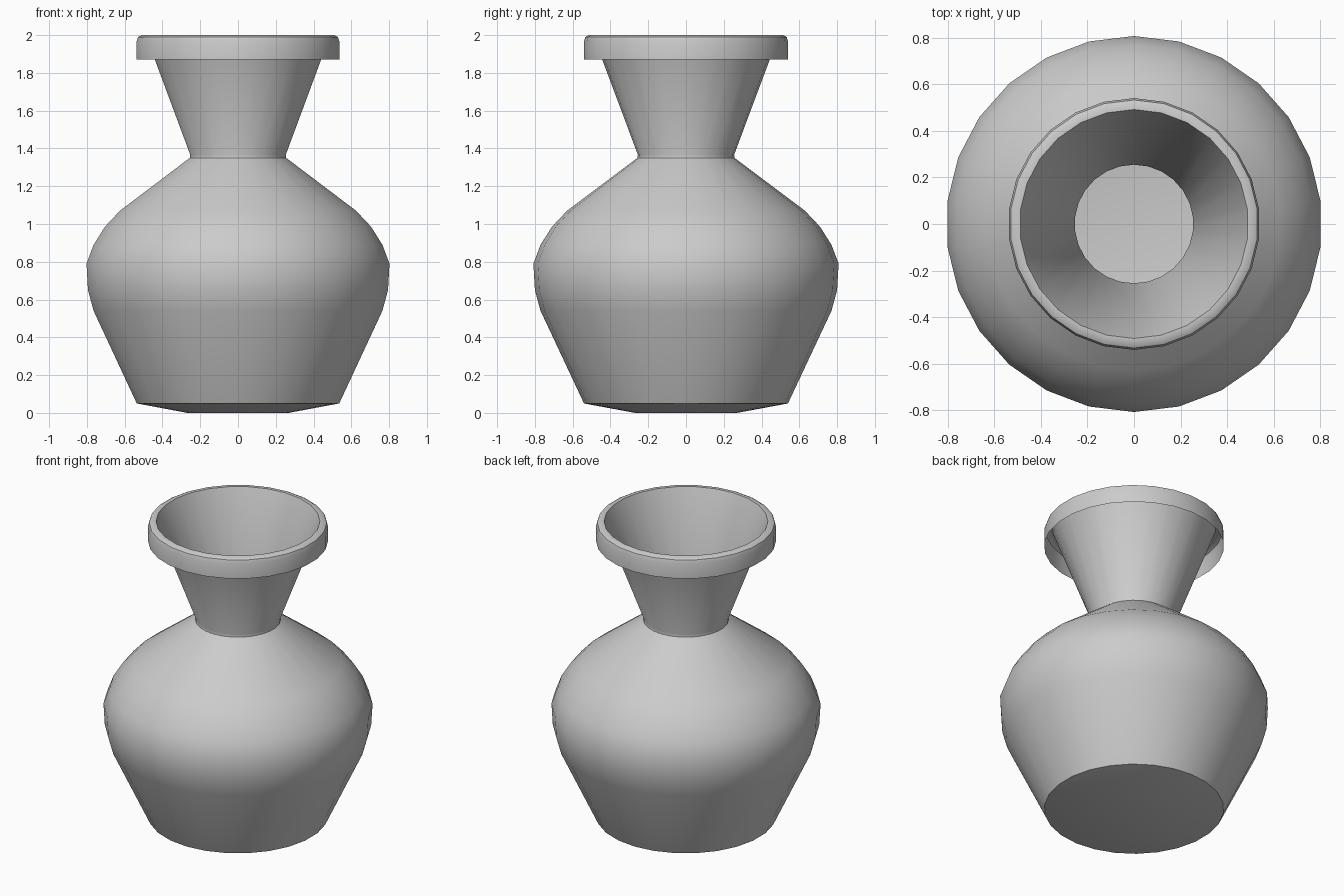
import bpy, bmesh, math

if "Cube" in bpy.data.objects:
    bpy.data.objects.remove(bpy.data.objects["Cube"])

SIDES = 26


def lathe(name, profile):
    """Revolve a (radius, height) profile about z; the first point closes as a disc."""
    bm = bmesh.new()
    rings = []
    for r, z in profile:
        ring = []
        for i in range(SIDES):
            a = math.pi / 2 + 2 * math.pi * i / SIDES
            ring.append(bm.verts.new((r * math.cos(a), r * math.sin(a), z)))
        rings.append(ring)
    bm.faces.new(list(reversed(rings[0])))
    for lo, hi in zip(rings, rings[1:]):
        for i in range(SIDES):
            j = (i + 1) % SIDES
            bm.faces.new((lo[i], lo[j], hi[j], hi[i]))
    me = bpy.data.meshes.new(name)
    bm.to_mesh(me)
    bm.free()
    ob = bpy.data.objects.new(name, me)
    bpy.context.collection.objects.link(ob)
    bpy.context.view_layer.objects.active = ob
    ob.select_set(True)
    bpy.ops.object.shade_smooth_by_angle(angle=math.radians(32))
    ob.select_set(False)
    return ob


# Thin open vase: base, belly, shoulder, flared neck, then a lip folded outward and down
base = [(0.27, 0.0), (0.54, 0.05)]
belly = [(0.77, 0.54), (0.80, 0.65), (0.808, 0.79), (0.77, 0.89), (0.71, 0.985), (0.63, 1.07)]
neck = [(0.257, 1.35), (0.255, 1.367), (0.492, 2.0)]
lip = [(0.515, 2.0), (0.533, 1.99), (0.541, 1.965), (0.541, 1.87)]
lathe("vase", base + belly + neck + lip)
